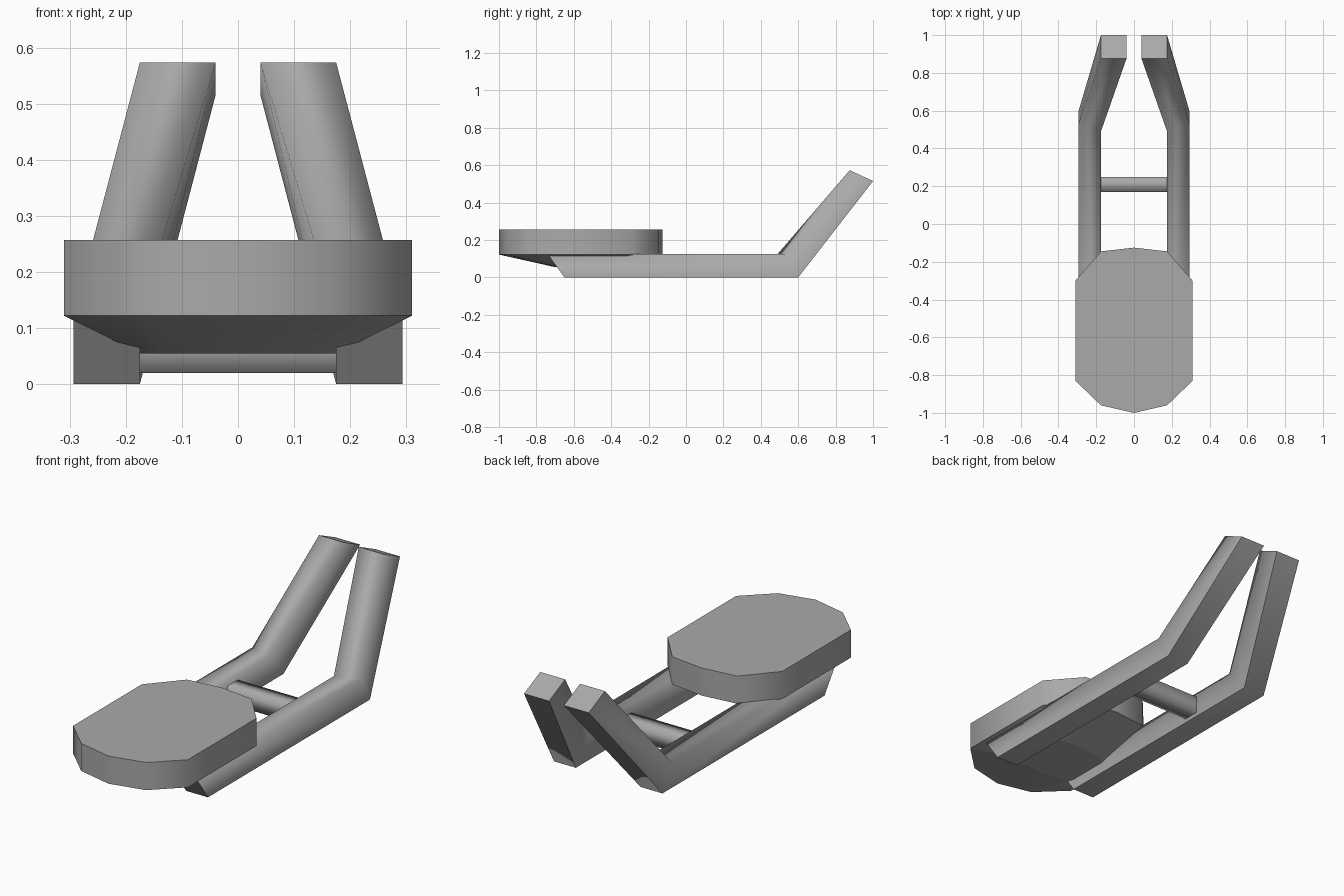
import bpy
import bmesh

cube = bpy.data.objects.get("Cube")
if cube:
    bpy.data.objects.remove(cube)

grey = bpy.data.materials.new("mid grey")
grey.use_nodes = True
colour = (0.4, 0.4, 0.4, 1)
grey.diffuse_color = colour
grey.node_tree.nodes["Principled BSDF"].inputs["Base Color"].default_value = colour


def loft(name, rings, sharp_corners=(), sharp_rings=()):
    """Skin equal rings of points, cap both ends and shade smooth."""
    bm = bmesh.new()
    loops = [[bm.verts.new(p) for p in ring] for ring in rings]
    n = len(loops[0])
    for a, b in zip(loops, loops[1:]):
        for i in range(n):
            j = (i + 1) % n
            bm.faces.new((a[i], a[j], b[j], b[i]))
        for i in sharp_corners:
            bm.edges.get((a[i], b[i])).smooth = False
    bm.faces.new(loops[0])
    bm.faces.new(loops[-1])
    for k in {0, len(loops) - 1, *sharp_rings}:
        for i in range(n):
            bm.edges.get((loops[k][i], loops[k][(i + 1) % n])).smooth = False
    for f in bm.faces:
        f.smooth = True
    bmesh.ops.recalc_face_normals(bm, faces=bm.faces)
    mesh = bpy.data.meshes.new(name)
    bm.to_mesh(mesh)
    bm.free()
    mesh.materials.append(grey)
    obj = bpy.data.objects.new(name, mesh)
    bpy.context.collection.objects.link(obj)
    return obj


def outline(half, z):
    """Close a half outline (front to back) by mirroring it across x = 0."""
    pts = half + [(-x, y) for x, y in reversed(half[1:-1])]
    return [(x, y, z) for x, y in pts]


# Seat: long rounded pad with a shallow tapered underside
rim = [(0, -1), (0.175, -0.96), (0.31, -0.83), (0.31, -0.3), (0.175, -0.145), (0, -0.125)]
base = [(0, -0.7), (0.13, -0.69), (0.175, -0.65), (0.175, -0.45), (0.13, -0.41), (0, -0.4)]
loft("seat", [outline(base, 0.055), outline(rim, 0.122), outline(rim, 0.257)], sharp_rings=(1,))

# Side rails: square beams bent upward and inward at the back
# Corner order: outer bottom, inner bottom, inner top, outer top
inner, outer, top = 0.175, 0.293, 0.125
for side, name in ((1, "left_rail"), (-1, "right_rail")):
    rings = [
        [(outer, -0.65, 0), (inner, -0.65, 0), (inner, -0.74, top), (outer, -0.74, top)],
        [(outer, 0.6, 0), (inner, 0.6, 0), (inner, 0.49, top), (outer, 0.53, top)],
        [(0.175, 1, 0.515), (0.04, 1, 0.515), (0.04, 0.875, 0.573), (0.175, 0.875, 0.573)],
    ]
    loft(name, [[(side * x, y, z) for x, y, z in r] for r in rings], sharp_corners=(0, 1))

# Cross bar joining the rails
section = [(0.17, 0.02), (0.25, 0.02), (0.25, 0.105), (0.17, 0.105)]
loft("cross_bar", [[(x, y, z) for y, z in section] for x in (-0.18, 0.18)])
